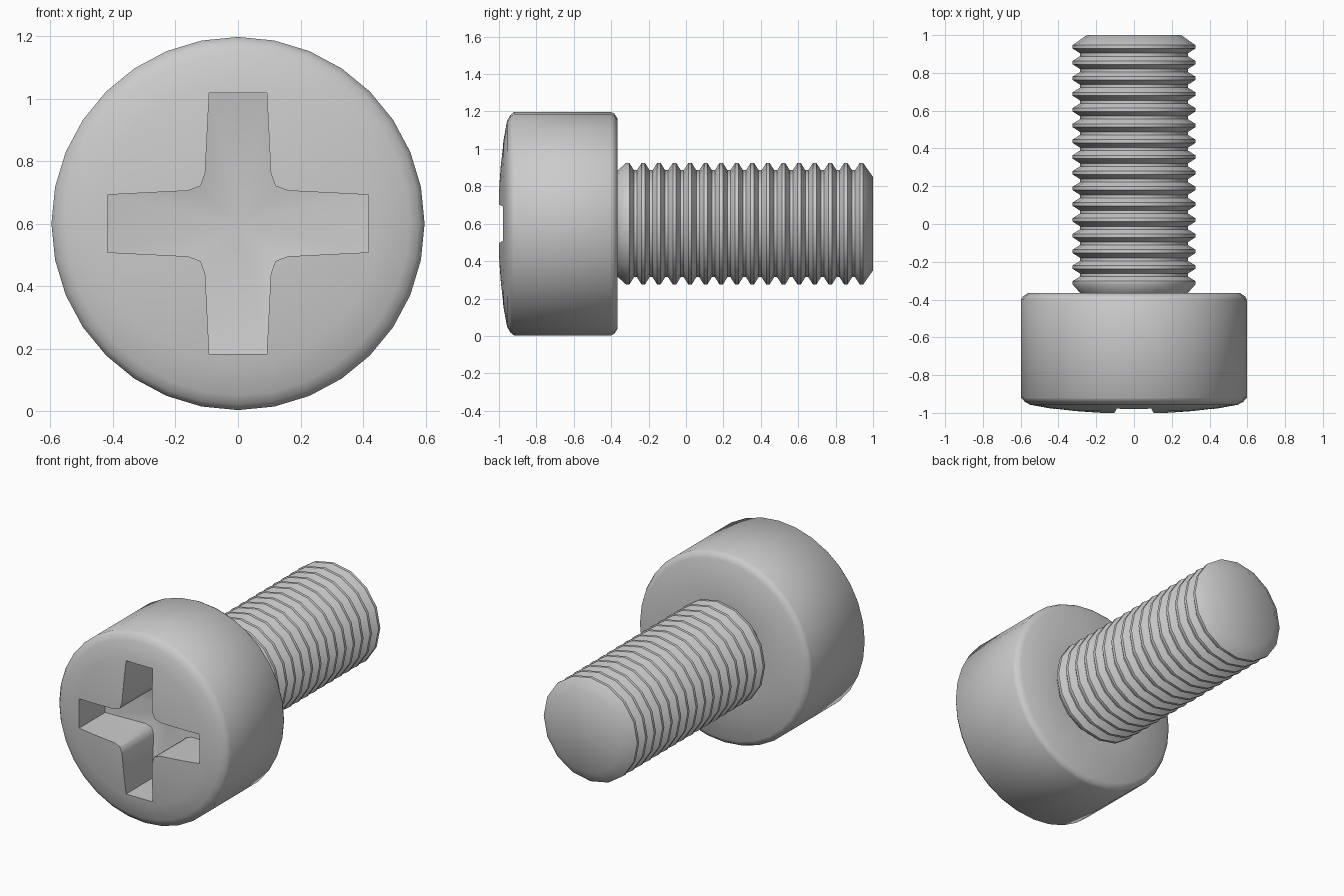
import bpy, bmesh, math

if "Cube" in bpy.data.objects:
    bpy.data.objects.remove(bpy.data.objects["Cube"])

CZ = 0.6  # height of the screw axis


def finish(name, bm):
    bmesh.ops.recalc_face_normals(bm, faces=bm.faces)
    me = bpy.data.meshes.new(name)
    bm.to_mesh(me)
    bm.free()
    ob = bpy.data.objects.new(name, me)
    bpy.context.collection.objects.link(ob)
    return ob


def lathe(name, profile, sides):
    """Closed solid turned around the y axis from (y, radius) points."""
    bm = bmesh.new()
    rings = []
    for y, r in profile:
        if r == 0:
            rings.append([bm.verts.new((0, y, CZ))])
            continue
        rings.append([bm.verts.new((r * math.sin(2 * math.pi * i / sides), y,
                                    CZ + r * math.cos(2 * math.pi * i / sides)))
                      for i in range(sides)])
    for a, b in zip(rings, rings[1:]):
        for i in range(sides):
            j = (i + 1) % sides
            if len(a) == 1:
                bm.faces.new((a[0], b[i], b[j]))
            elif len(b) == 1:
                bm.faces.new((a[i], a[j], b[0]))
            else:
                bm.faces.new((a[i], a[j], b[j], b[i]))
    return finish(name, bm)


def boolean(target, tool, operation):
    mod = target.modifiers.new(operation, 'BOOLEAN')
    mod.operation = operation
    mod.solver = 'EXACT'
    mod.object = tool
    bpy.context.view_layer.objects.active = target
    bpy.ops.object.modifier_apply(modifier=mod.name)
    bpy.data.objects.remove(tool)


# Head: shallow dome in front, chamfered rims
screw = lathe("screw", [
    (-1.005, 0), (-1.0, 0.2), (-0.99, 0.33), (-0.975, 0.45), (-0.957, 0.55),
    (-0.94, 0.58), (-0.92, 0.597), (-0.40, 0.597), (-0.383, 0.588),
    (-0.365, 0.56), (-0.365, 0)], 32)

# Threaded shank: repeated crests, chamfered tip
PITCH = 0.0833
profile = [(-0.43, 0), (-0.43, 0.285), (-0.365, 0.285)]
for k in range(16):
    y = 0.938 - PITCH * (15 - k)
    if k:
        profile += [(y - 0.050, 0.286), (y - 0.034, 0.286)]
    profile += [(y - 0.009, 0.325), (y + 0.009, 0.325)]
profile += [(1.0, 0.25), (1.0, 0)]
shank = lathe("threaded_shank", profile, 16)

# Cross recess: one arm outline repeated four times, floor deeper at the centre
bm = bmesh.new()
arm = [(0.418, -0.092), (0.418, 0.092), (0.16, 0.105), (0.12, 0.12), (0.105, 0.16)]
outline = []
for q in range(4):
    c, s = [(1, 0), (0, 1), (-1, 0), (0, -1)][q]
    outline += [(c * x - s * z, s * x + c * z) for x, z in arm]
front = [bm.verts.new((x, -1.1, CZ + z)) for x, z in outline]
floor = [bm.verts.new((x, -0.66 - 0.14 * math.hypot(x, z), CZ + z)) for x, z in outline]
mid_front = bm.verts.new((0, -1.1, CZ))
mid_floor = bm.verts.new((0, -0.65, CZ))
for i in range(len(outline)):
    j = (i + 1) % len(outline)
    bm.faces.new((front[i], front[j], floor[j], floor[i]))
    bm.faces.new((front[i], front[j], mid_front))
    bm.faces.new((floor[i], floor[j], mid_floor))
recess = finish("cross_recess", bm)

boolean(screw, shank, 'UNION')
boolean(screw, recess, 'DIFFERENCE')

# Smooth shading with sharp thread and recess edges
bpy.ops.object.select_all(action='DESELECT')
screw.select_set(True)
bpy.context.view_layer.objects.active = screw
bpy.ops.object.shade_smooth_by_angle(angle=math.radians(50))
